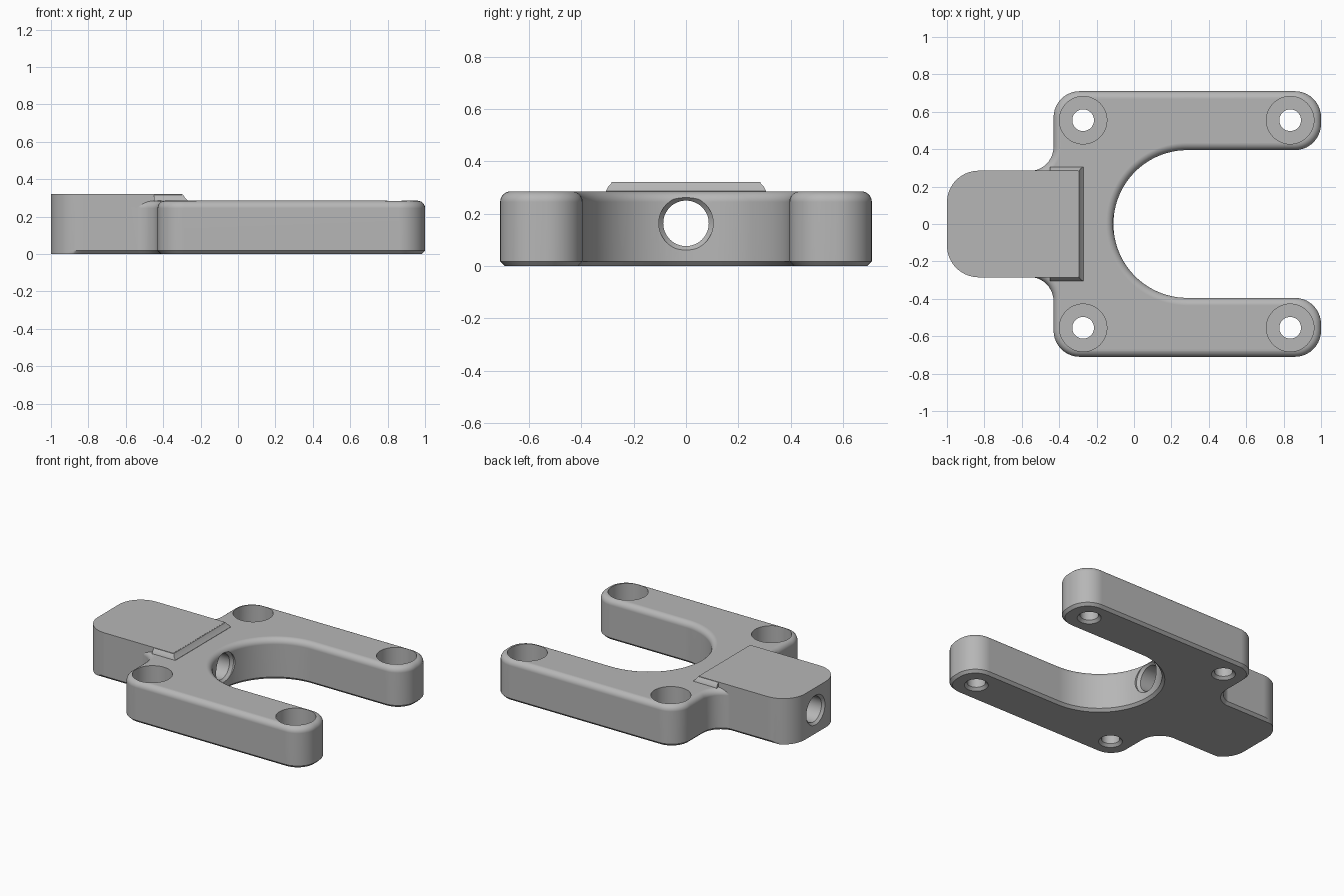
import bpy
import bmesh
from math import sin, cos, radians

cube = bpy.data.objects.get("Cube")
if cube:
    bpy.data.objects.remove(cube, do_unlink=True)

grey = bpy.data.materials.new("plain grey")
grey.use_nodes = True
colour = (0.47, 0.47, 0.47, 1)
grey.diffuse_color = colour
grey.node_tree.nodes["Principled BSDF"].inputs["Base Color"].default_value = colour


def loft(name, rings):
    """Closed solid skinned through rings of equal point count."""
    bm = bmesh.new()
    loops = [[bm.verts.new(p) for p in ring] for ring in rings]
    count = len(loops[0])
    for low, high in zip(loops, loops[1:]):
        for i in range(count):
            j = (i + 1) % count
            bm.faces.new((low[i], low[j], high[j], high[i]))
    bm.faces.new(loops[0][::-1])
    bm.faces.new(loops[-1])
    bmesh.ops.recalc_face_normals(bm, faces=bm.faces)
    mesh = bpy.data.meshes.new(name)
    bm.to_mesh(mesh)
    bm.free()
    mesh.materials.append(grey)
    obj = bpy.data.objects.new(name, mesh)
    bpy.context.collection.objects.link(obj)
    return obj


def arc(cx, cy, r, start, end, steps):
    angles = [radians(start + (end - start) * i / steps) for i in range(steps + 1)]
    return [(cx + r * cos(a), cy + r * sin(a)) for a in angles]


def fork_outline(d):
    """Fork plan inset by d: convex corners shrink, concave ones grow."""
    r = 0.14 - d
    return (arc(0.86, -0.57, r, -90, 0, 10)
            + arc(0.86, -0.535, r, 0, 90, 10)
            + arc(0.285, 0, 0.395 + d, 270, 90, 48)
            + arc(0.86, 0.535, r, -90, 0, 10)
            + arc(0.86, 0.57, r, 0, 90, 10)
            + arc(-0.29, 0.57, r, 90, 180, 10)
            + arc(-0.56, 0.413, 0.13 + d, 0, -90, 10)
            + arc(-0.56, -0.413, 0.13 + d, 90, 0, 10)
            + arc(-0.29, -0.57, r, 180, 270, 10))


def at_height(points, z):
    return [(x, y, z) for x, y in points]


def combine(target, tool, operation):
    mod = target.modifiers.new(operation.lower(), "BOOLEAN")
    mod.operation = operation
    mod.solver = "EXACT"
    mod.object = tool
    bpy.context.view_layer.objects.active = target
    bpy.ops.object.modifier_apply(modifier=mod.name)
    bpy.data.objects.remove(tool, do_unlink=True)


# Fork body: chamfered underside, rounded top edge
TOP, ROUND, CHAMFER = 0.285, 0.04, 0.018
sections = [(0, CHAMFER), (CHAMFER, 0)]
for i in range(7):
    a = radians(15 * i)
    sections.append((TOP - ROUND + ROUND * sin(a), ROUND * (1 - cos(a))))
body = loft("fork_clamp_body", [at_height(fork_outline(d), z) for z, d in sections])

# Tail block: rounded end corners, chamfer along the long sides only
HALF = 0.285
plan = (arc(-0.83, HALF - 0.17, 0.17, 90, 180, 16)
        + arc(-0.83, 0.17 - HALF, 0.17, 180, 270, 16)
        + [(-0.3, -HALF), (-0.3, HALF)])
limit = HALF - CHAMFER
underside = [(x, max(-limit, min(limit, y))) for x, y in plan]
block = loft("tail_block", [at_height(underside, 0), at_height(plan, CHAMFER),
                            at_height(plan, 0.32)])
combine(body, block, "UNION")

# Sloping rim where the tail block meets the fork
rim_rings = []
for z, end, half in ((0.26, -0.27, 0.305), (0.287, -0.27, 0.305),
                     (0.302, -0.284, 0.298), (0.319, -0.295, 0.283)):
    rim_rings.append([(-0.45, -half, z), (end, -half, z), (end, half, z), (-0.45, half, z)])
combine(body, loft("block_rim", rim_rings), "UNION")

# Lengthwise bore with chamfered mouths
bore_rings = []
for x, r in ((-1.02, 0.123), (-0.984, 0.087), (-0.126, 0.087), (-0.108, 0.104), (0.05, 0.104)):
    bore_rings.append([(x, y, z) for y, z in arc(0, 0.163, r, 0, 352.5, 47)])
combine(body, loft("bore_cutter", bore_rings), "DIFFERENCE")

# Counterbored screw holes, chamfered underneath
for x in (-0.272, 0.835):
    for y in (-0.555, 0.555):
        hole_rings = [at_height(arc(x, y, r, 0, 352.5, 47), z)
                      for z, r in ((-0.02, 0.096), (CHAMFER, 0.058), (0.1, 0.058),
                                   (0.1, 0.127), (0.4, 0.127))]
        combine(body, loft("screw_hole_cutter", hole_rings), "DIFFERENCE")

# Smooth curves, crisp edges
bpy.ops.object.select_all(action="DESELECT")
body.select_set(True)
bpy.context.view_layer.objects.active = body
bpy.ops.object.shade_smooth_by_angle(angle=radians(30))
weighted = body.modifiers.new("even_shading", "WEIGHTED_NORMAL")
weighted.keep_sharp = True
